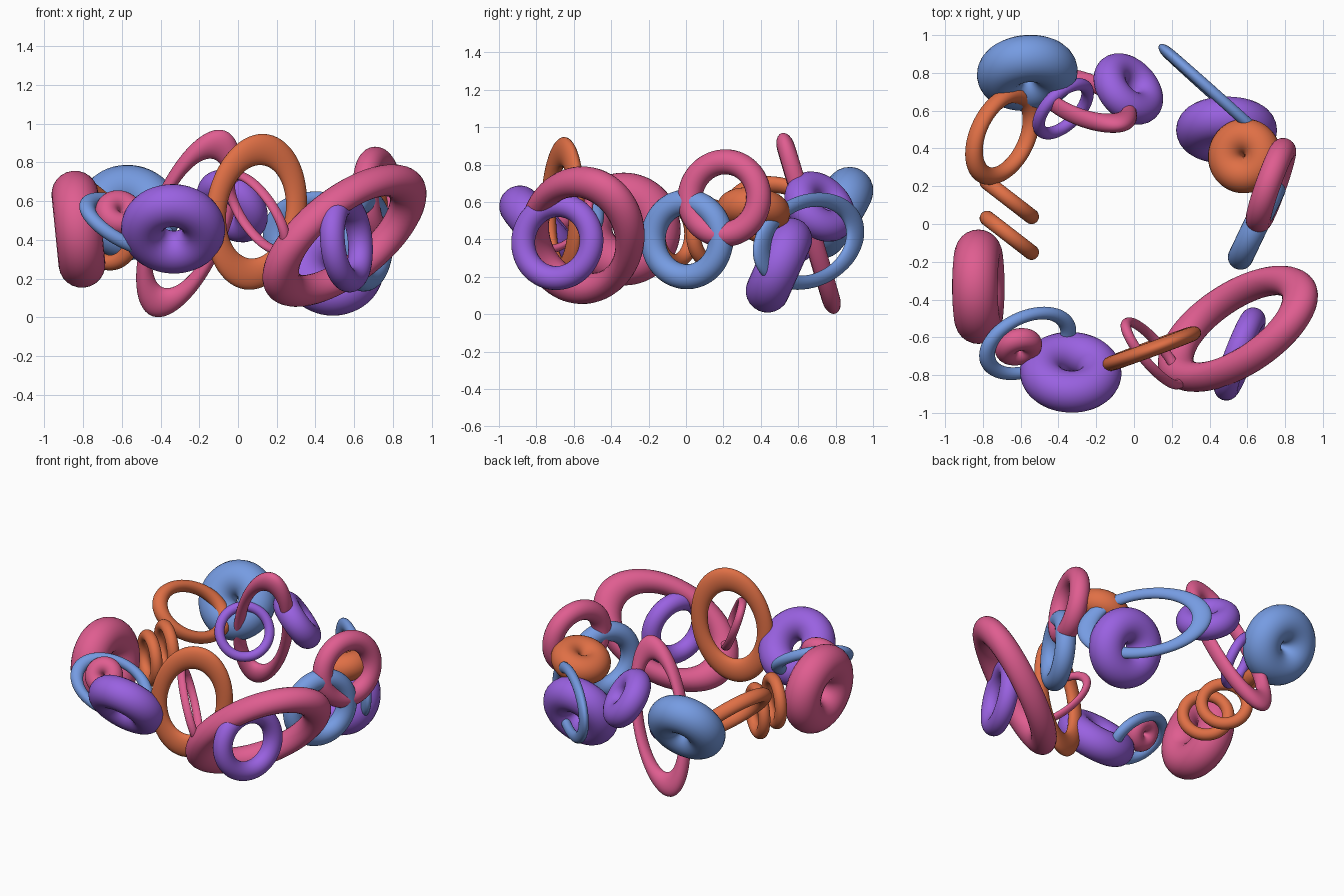
import bpy
from mathutils import Matrix, Vector


def material(name, rgb):
    m = bpy.data.materials.new(name)
    m.diffuse_color = (*rgb, 1)
    return m


BLUE = material("blue", (0.18, 0.33, 0.76))
PINK = material("pink", (0.74, 0.11, 0.28))
ORANGE = material("orange", (0.74, 0.16, 0.06))
PURPLE = material("purple", (0.32, 0.12, 0.75))


def oval_ring(name, mat, centre, u, w, ratio, thick):
    """Stretched torus: u, w are the half-axis vectors, thick the tube radius along the axis."""
    u, w = Vector(u), Vector(w)
    n = u.cross(w).normalized() * (thick / ratio)
    bpy.ops.mesh.primitive_torus_add(major_segments=64, minor_segments=24,
                                     major_radius=1, minor_radius=ratio)
    ob = bpy.context.object
    ob.name = name
    m = Matrix((u, w, n)).transposed().to_4x4()
    ob.data.transform(m)
    ob.location = centre
    ob.data.materials.append(mat)
    bpy.ops.object.shade_smooth()


def round_ring(name, mat, centre, axis, major, minor):
    n = Vector(axis).normalized()
    u = n.orthogonal().normalized() * major
    oval_ring(name, mat, centre, u, n.cross(u), minor / major, minor)


# back left corner
round_ring("back_left_fat_ring", BLUE, (-0.565, 0.80, 0.542), (0.08, -0.84, 0.53), 0.142, 0.125)
oval_ring("left_upper_ring", ORANGE, (-0.695, 0.47, 0.55),
          (0.105, 0.205, -0.06), (0.11, -0.07, -0.13), 0.21, 0.048)
round_ring("back_thin_ring", PURPLE, (-0.375, 0.61, 0.44), (0.62, -0.62, 0.48), 0.165, 0.033)
oval_ring("back_tall_ring", PINK, (-0.255, 0.655, 0.485),
          (0.16, -0.12, 0.405), (0.165, 0.02, -0.06), 0.18, 0.048)
round_ring("back_middle_ring", PURPLE, (-0.03, 0.715, 0.575), (0.60, 0.55, 0.56), 0.125, 0.085)

# left side
for i, y in enumerate((0.13, -0.06)):
    round_ring(f"left_small_ring_{i + 1}", ORANGE, (-0.66, y, 0.43), (0.61, 0.79, 0), 0.148, 0.040)
round_ring("left_fat_ring", PINK, (-0.824, -0.332, 0.455), (0.99, 0.0, 0.10), 0.182, 0.121)

# front left corner
oval_ring("front_left_ring", BLUE, (-0.563, -0.632, 0.475),
          (0.215, 0.062, -0.093), (0, 0.148, 0.098), 0.18, 0.035)
round_ring("front_left_small_ring", PINK, (-0.612, -0.65, 0.54), (0.2, -0.75, 0.5), 0.067, 0.060)
round_ring("front_fat_ring", PURPLE, (-0.335, -0.785, 0.457), (0.03, 0.76, 0.65), 0.158, 0.111)

# front
oval_ring("front_tall_ring", ORANGE, (0.093, -0.66, 0.545),
          (0.05, 0.015, 0.32), (0.203, 0.075, -0.035), 0.25, 0.040)
oval_ring("front_thin_ring", PINK, (0.10, -0.685, 0.54),
          (0.14, -0.125, -0.165), (-0.03, 0.11, -0.10), 0.12, 0.027)
oval_ring("front_right_large_ring", PINK, (0.55, -0.555, 0.422),
          (0.328, 0.185, 0.18), (0.03, -0.177, 0.222), 0.24, 0.084)
round_ring("front_right_inner_ring", PURPLE, (0.56, -0.688, 0.388), (0.92, -0.36, 0.08), 0.196, 0.064)

# right side
round_ring("right_lower_ring", BLUE, (0.65, 0.005, 0.40), (0.9, -0.43, 0), 0.200, 0.067)
round_ring("right_upper_ring", PINK, (0.725, 0.205, 0.62), (0.93, -0.33, 0.08), 0.195, 0.067)
round_ring("right_fat_ring", ORANGE, (0.585, 0.36, 0.55), (-0.3, 0.1, 0.95), 0.102, 0.096)

# back right corner
round_ring("back_right_fat_ring", PURPLE, (0.49, 0.497, 0.262), (0, -0.90, 0.40), 0.150, 0.117)
oval_ring("back_right_oval_ring", BLUE, (0.46, 0.655, 0.39),
          (0.275, -0.245, 0), (-0.05, 0.05, 0.222), 0.17, 0.030)
